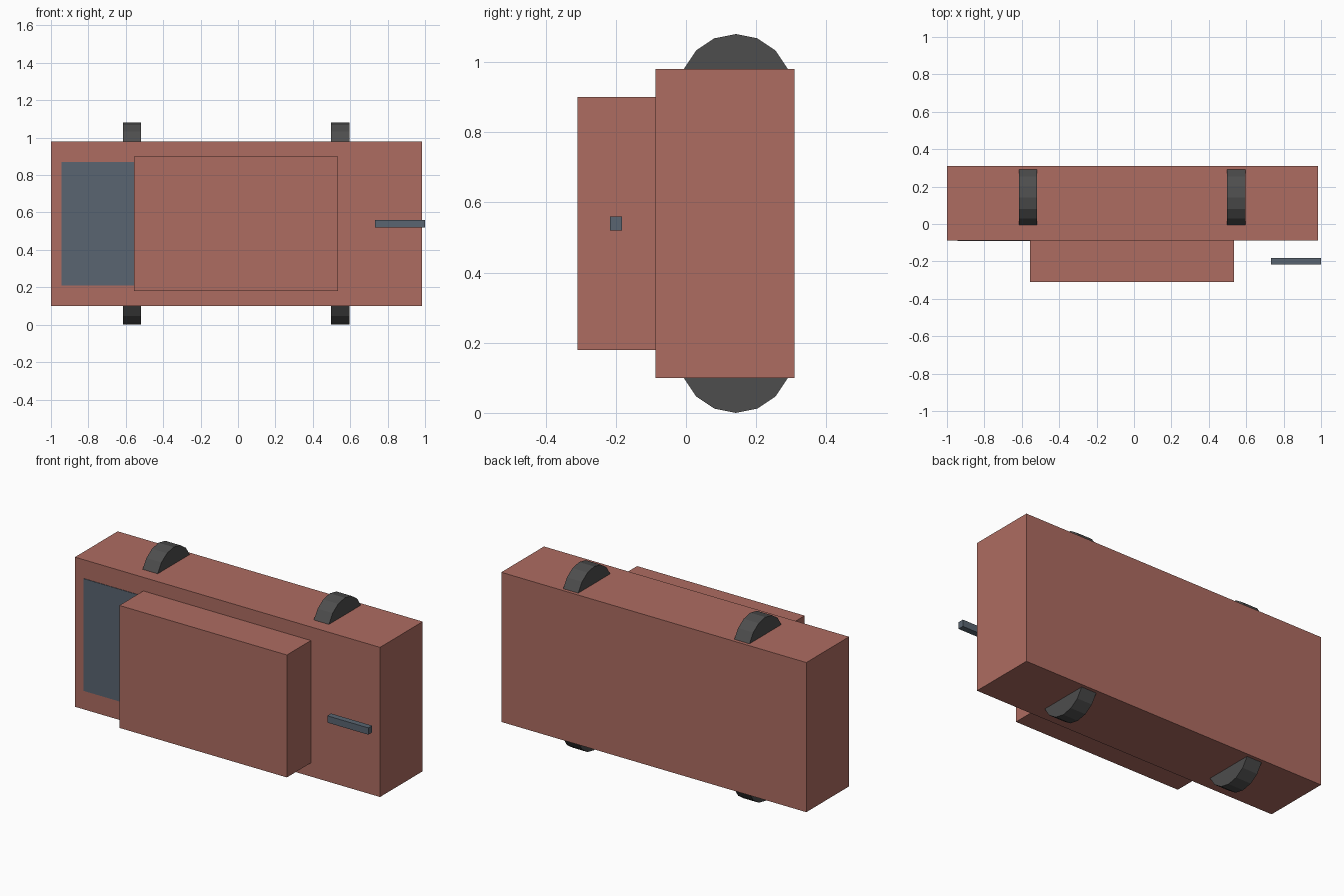
import bpy
from math import pi

if "Cube" in bpy.data.objects:
    bpy.data.objects.remove(bpy.data.objects["Cube"])


def material(name, rgb):
    m = bpy.data.materials.new(name)
    m.diffuse_color = (*rgb, 1)
    m.use_nodes = True
    m.node_tree.nodes["Principled BSDF"].inputs["Base Color"].default_value = m.diffuse_color
    return m


PAINT = material("red_paint", (0.42, 0.15, 0.12))
GLASS = material("blue_grey", (0.10, 0.13, 0.165))
RUBBER = material("rubber", (0.075, 0.075, 0.075))


def box(name, x, y, z, mat):
    """Axis-aligned box from (min, max) ranges."""
    ranges = (x, y, z)
    bpy.ops.mesh.primitive_cube_add(size=1, location=[(a + b) / 2 for a, b in ranges])
    ob = bpy.context.object
    ob.name = name
    ob.scale = [b - a for a, b in ranges]
    bpy.ops.object.transform_apply(location=False, rotation=False, scale=True)
    ob.data.materials.append(mat)
    return ob


def wheel(name, x, z):
    """16-sided wheel with its axle along x."""
    bpy.ops.mesh.primitive_cylinder_add(vertices=16, radius=0.16, depth=0.098,
                                        location=(x, 0.142, z), rotation=(0, pi / 2, 0))
    ob = bpy.context.object
    ob.name = name
    ob.data.materials.append(RUBBER)


# Car lying on its side: the roof faces -y
box("body", (-1.0, 0.985), (-0.087, 0.31), (0.10, 0.98), PAINT)
box("cabin", (-0.555, 0.535), (-0.31, -0.087), (0.18, 0.90), PAINT)

# Thin panel on the hood, running up to the cabin
box("hood_panel", (-0.943, -0.55), (-0.090, -0.084), (0.21, 0.87), GLASS)

# Small free-standing bar at the tail
box("tail_bar", (0.733, 1.0), (-0.217, -0.182), (0.52, 0.56), GLASS)

# Wheels, half sunk into both flanks
for end, x in (("front", -0.567), ("rear", 0.547)):
    for side, z in (("lower", 0.16), ("upper", 0.92)):
        wheel(f"{end}_{side}_wheel", x, z)
